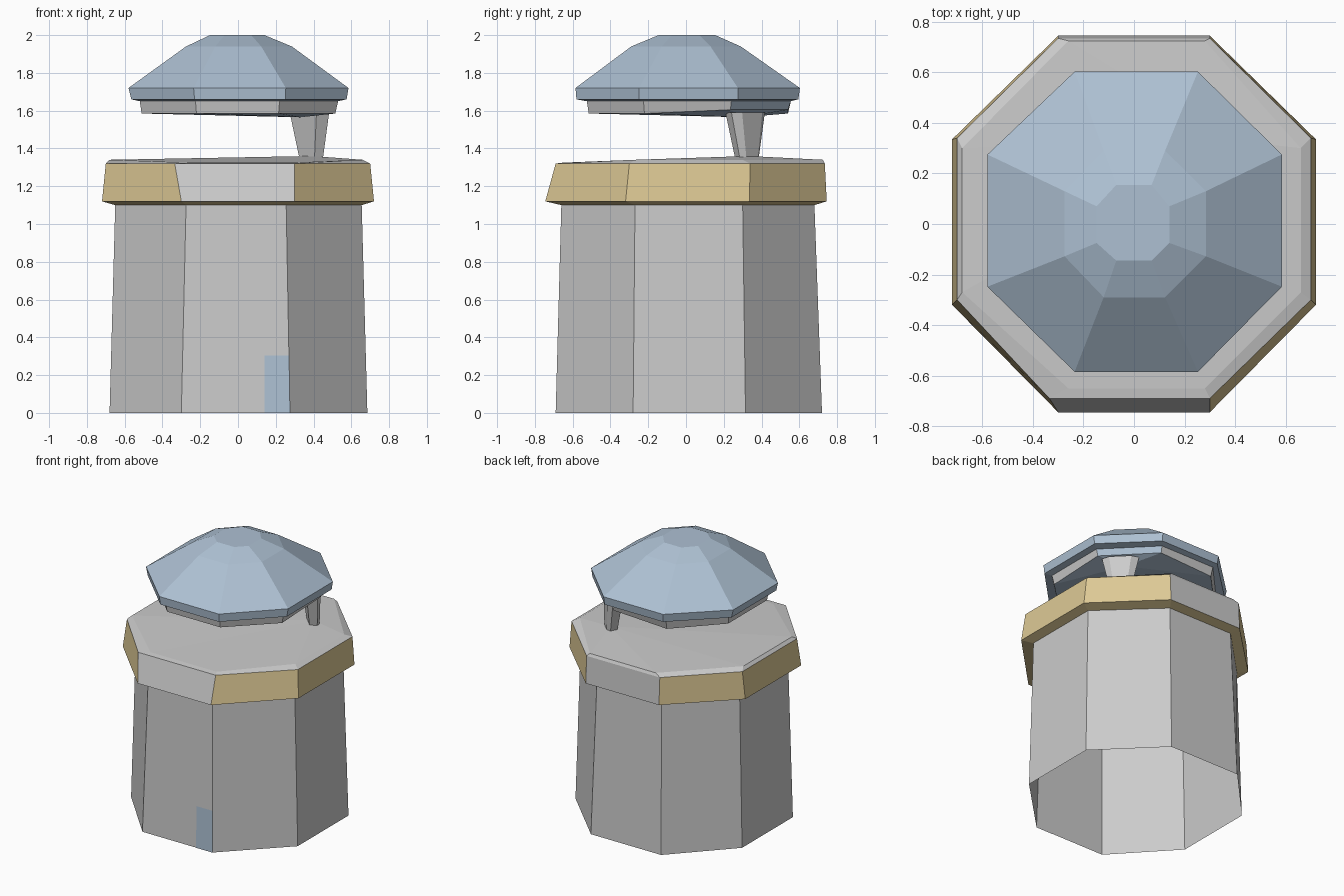
import bpy
from mathutils import Vector

if "Cube" in bpy.data.objects:
    bpy.data.objects.remove(bpy.data.objects["Cube"])


def material(name, rgb):
    m = bpy.data.materials.new(name)
    m.diffuse_color = (*rgb, 1)
    m.use_nodes = True
    m.node_tree.nodes["Principled BSDF"].inputs["Base Color"].default_value = m.diffuse_color
    return m


GREY = material("stone", (0.8, 0.8, 0.8))
GOLD = material("gold", (0.72, 0.58, 0.30))
BLUE = material("slate_blue", (0.42, 0.53, 0.65))


def octagon(z, x0, x1, y0, y1, xa, xb, ya, yb):
    """Eight corners, anticlockwise from the left end of the front face.
    Sides in order: front, front right, right, back right, back, back left, left, front left."""
    pts = [(xa, y0), (xb, y0), (x1, ya), (x1, yb), (xb, y1), (xa, y1), (x0, yb), (x0, ya)]
    return [Vector((x, y, z)) for x, y in pts]


def loft(name, rings, mats, top=None, bottom=None, paint=None):
    """Join rings with quads. Ends are None (open), "flat", or an apex point.
    paint(level, side) gives the material slot of a wall face."""
    n = len(rings[0])
    verts = [v for r in rings for v in r]
    faces, slots = [], []
    for k in range(len(rings) - 1):
        for i in range(n):
            j = (i + 1) % n
            faces.append((k * n + i, k * n + j, (k + 1) * n + j, (k + 1) * n + i))
            slots.append(paint(k, i) if paint else 0)
    for end, start, flip in ((top, n * (len(rings) - 1), False), (bottom, 0, True)):
        if end is None:
            continue
        ids = list(range(start, start + n))
        if flip:
            ids.reverse()
        if end == "flat":
            new = [tuple(ids)]
        else:
            verts.append(Vector(end))
            new = [(ids[i], ids[(i + 1) % n], len(verts) - 1) for i in range(n)]
        faces += new
        slots += [0] * len(new)
    mesh = bpy.data.meshes.new(name)
    mesh.from_pydata([tuple(v) for v in verts], [], faces)
    for m in mats:
        mesh.materials.append(m)
    for p, s in zip(mesh.polygons, slots):
        p.material_index = s
    obj = bpy.data.objects.new(name, mesh)
    bpy.context.collection.objects.link(obj)
    return obj


# Tapered tower body, open underneath
body_top = octagon(1.10, -.65, .655, -.66, .68, -.275, .255, -.27, .30)
loft("tower_body", [
    octagon(0, -.68, .685, -.69, .72, -.30, .275, -.28, .315),
    body_top], [GREY])

# Gold band with plain panels on the front and back
band_top = octagon(1.32, -.70, .70, -.69, .735, -.30, .30, -.30, .34)
band_top[0].x = -.335
loft("parapet_band", [
    body_top,
    octagon(1.12, -.72, .72, -.745, .745, -.30, .30, -.32, .335),
    band_top], [GOLD, GREY],
    paint=lambda k, i: int(k == 1 and i in (0, 4)))

# Slightly domed deck, highest beneath the strut
deck_edge = octagon(1.34, -.68, .66, -.65, .725, -.26, .28, -.27, .30)
for v in deck_edge:
    v.z = 1.325 if v.y < -.6 else 1.34
loft("deck", [band_top, deck_edge], [GREY], top=(.39, .33, 1.36))

# Door on the front face, against its right corner
door = bpy.data.meshes.new("door")
door.from_pydata([(.14, -.692, 0), (.275, -.692, 0), (.27, -.684, .305), (.14, -.684, .305)],
                 [], [(0, 1, 2, 3)])
door.materials.append(BLUE)
bpy.context.collection.objects.link(bpy.data.objects.new("door", door))

# Faceted roof
rim_top = octagon(1.65, -.52, .53, -.525, .555, -.225, .22, -.225, .24)
loft("roof", [
    rim_top,
    octagon(1.66, -.565, .575, -.58, .595, -.23, .25, -.25, .275),
    octagon(1.72, -.58, .585, -.585, .603, -.235, .253, -.248, .275),
    octagon(1.94, -.275, .285, -.29, .29, -.12, .123, -.128, .13),
    octagon(2.0, -.148, .14, -.145, .155, -.07, .07, -.075, .07)],
    [BLUE], top="flat")

# Rim under the roof: grey sides, one blue side, blue underside
rim_low = octagon(1.585, -.51, .515, -.515, .54, -.22, .215, -.22, .235)
for i in (3, 4):
    rim_low[i].z = 1.605
loft("roof_rim", [rim_low, rim_top], [BLUE, GREY], bottom=(.33, .30, 1.565),
     paint=lambda k, i: 0 if i == 3 else 1)


# Single tapered strut, turned to face the back right corner
def strut_ring(z, cx, cy, width, depth):
    out, side = Vector((.707, .707, 0)), Vector((-.707, .707, 0))
    c = Vector((cx, cy, z))
    return [c + out * depth / 2 * a + side * width / 2 * b
            for a, b in ((-1, -.8), (.4, -1), (1, -.6), (1, .6), (.4, 1), (-1, .8))]


loft("roof_strut", [strut_ring(1.345, .39, .325, .14, .07),
                    strut_ring(1.59, .38, .315, .25, .10)],
     [GREY], top="flat", bottom="flat")
